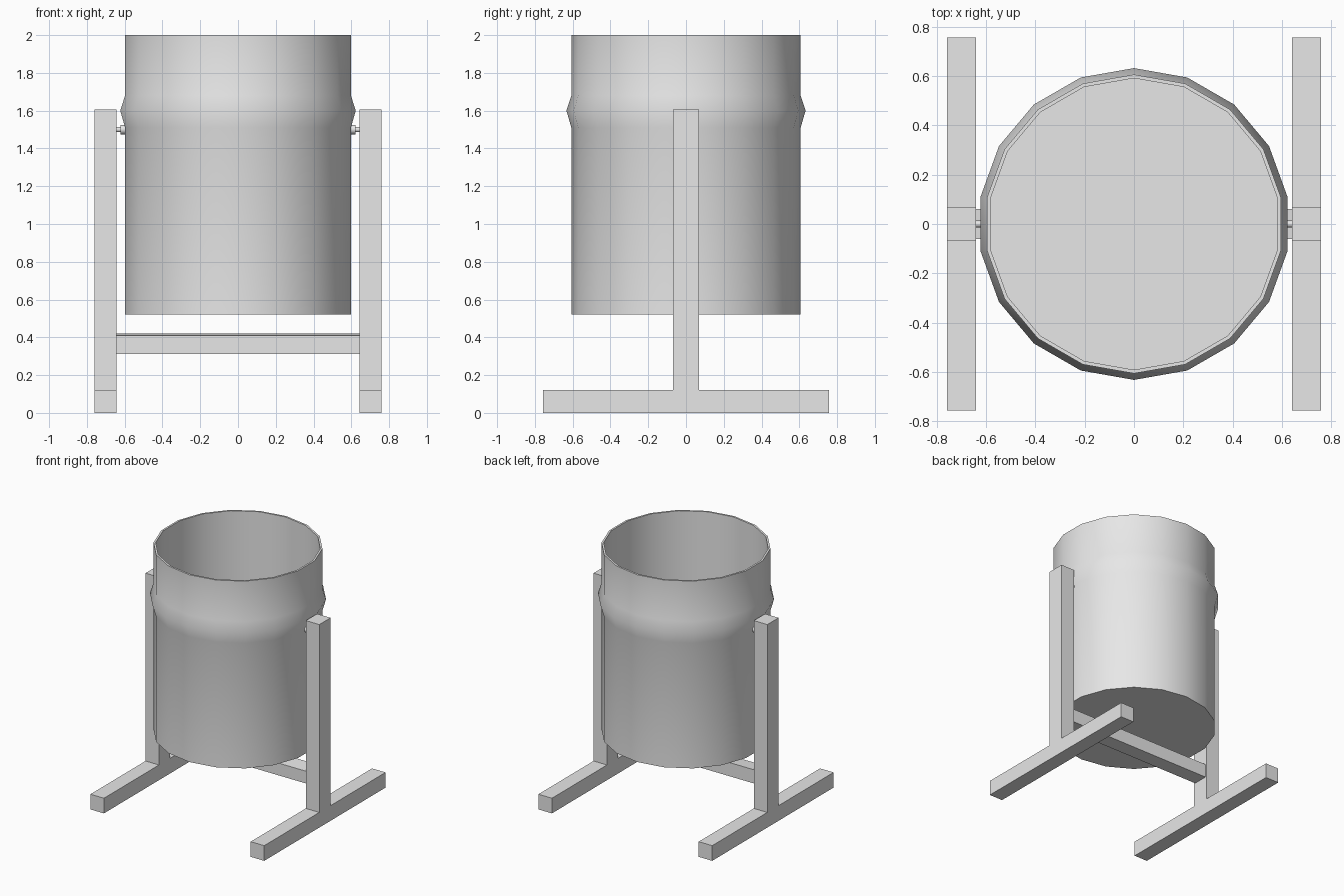
import bpy
import bmesh
import math
from mathutils import Matrix

cube = bpy.data.objects.get("Cube")
if cube:
    bpy.data.objects.remove(cube, do_unlink=True)

grey = bpy.data.materials.new("light_grey")
grey.use_nodes = True
grey.diffuse_color = (0.8, 0.8, 0.8, 1)
grey.node_tree.nodes["Principled BSDF"].inputs["Base Color"].default_value = (0.8, 0.8, 0.8, 1)


def add_object(name, bm, smooth=False):
    bmesh.ops.recalc_face_normals(bm, faces=bm.faces)
    mesh = bpy.data.meshes.new(name)
    bm.to_mesh(mesh)
    bm.free()
    mesh.materials.append(grey)
    obj = bpy.data.objects.new(name, mesh)
    bpy.context.collection.objects.link(obj)
    if smooth:
        bpy.ops.object.select_all(action='DESELECT')
        obj.select_set(True)
        bpy.context.view_layer.objects.active = obj
        bpy.ops.object.shade_smooth_by_angle(angle=math.radians(40))
    return obj


def box_mesh(low, high):
    bm = bmesh.new()
    bmesh.ops.create_cube(bm, size=1)
    for v in bm.verts:
        v.co = [(a + b) / 2 + c * (b - a) for a, b, c in zip(low, high, v.co)]
    return bm


def lathe(profile, sides, start):
    """Stack rings of (radius, height) and cap both ends."""
    bm = bmesh.new()
    rings = []
    for radius, z in profile:
        angles = [start + math.tau * i / sides for i in range(sides)]
        rings.append([bm.verts.new((radius * math.cos(a), radius * math.sin(a), z)) for a in angles])
    for lower, upper in zip(rings, rings[1:]):
        for i in range(sides):
            j = (i + 1) % sides
            bm.faces.new((lower[i], lower[j], upper[j], upper[i]))
    bm.faces.new(rings[0])
    bm.faces.new(rings[-1])
    return bm


# Open drum: outer wall with raised band, rim, inner wall and floor
drum_profile = [(0.607, 0.52), (0.607, 1.51), (0.633, 1.6), (0.607, 1.68),
                (0.607, 2.0), (0.592, 2.0), (0.592, 0.54)]
add_object("drum", lathe(drum_profile, 18, math.pi / 2), smooth=True)

# Uprights, feet and pivots on both sides
for side, sign in (("left", 1), ("right", -1)):
    x0, x1 = sorted((sign * 0.642, sign * 0.76))
    add_object(side + "_post", box_mesh((x0, -0.07, 0.12), (x1, 0.07, 1.605)))
    add_object(side + "_foot", box_mesh((x0, -0.758, 0), (x1, 0.758, 0.12)))

    pivot = lathe([(0.025, 0.59), (0.025, 0.622), (0.014, 0.622), (0.014, 0.65)], 12, 0)
    turn = Matrix.Rotation(sign * math.pi / 2, 4, 'Y')
    bmesh.ops.transform(pivot, matrix=Matrix.Translation((0, 0, 1.5)) @ turn, verts=pivot.verts)
    add_object(side + "_pivot", pivot, smooth=True)

# Crossbar with a slightly sloping top
bar = box_mesh((-0.642, -0.06, 0.312), (0.642, 0.06, 0.42))
for v in bar.verts:
    if v.co.z > 0.4 and v.co.y < 0:
        v.co.z -= 0.011
add_object("crossbar", bar)
